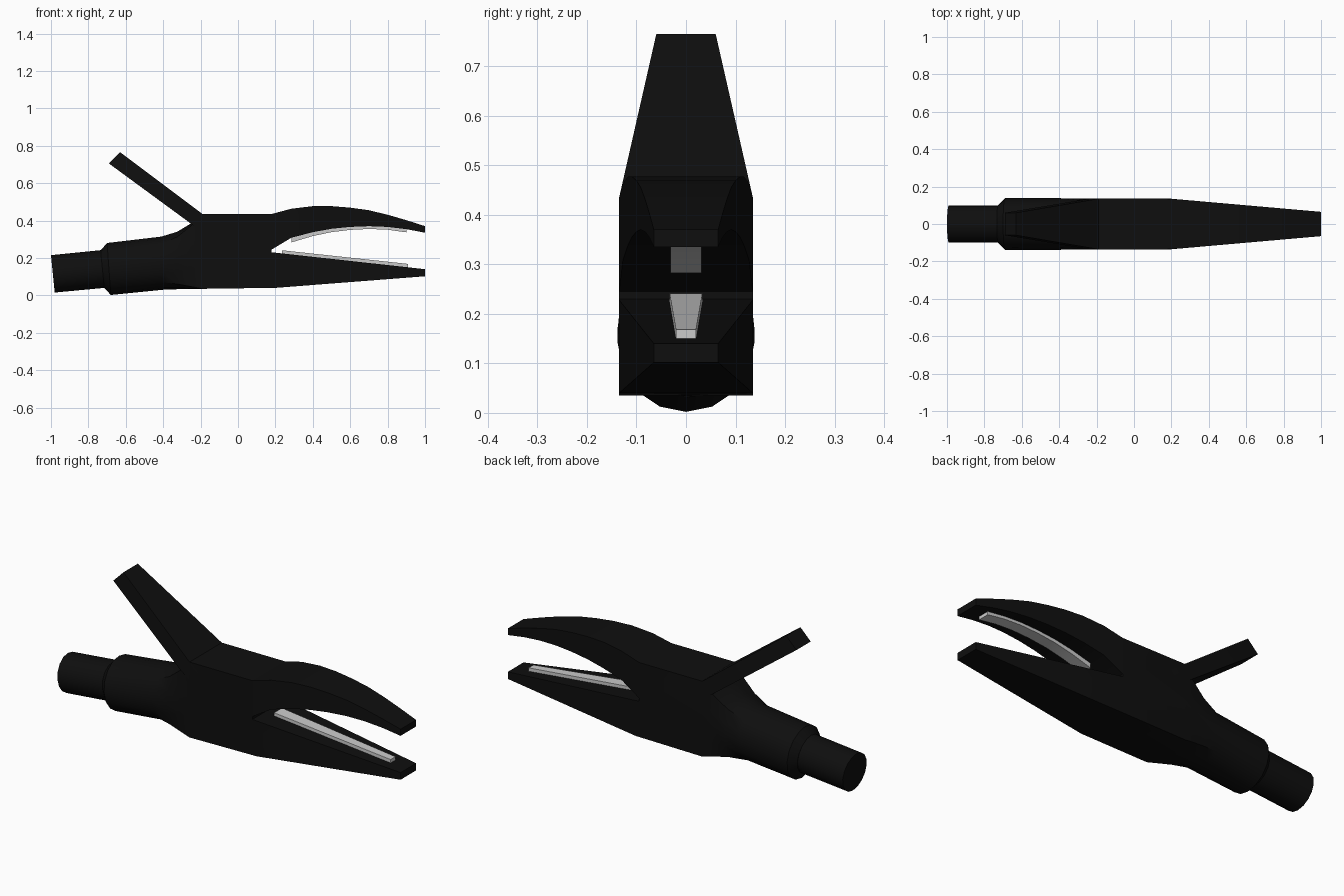
import bpy, bmesh, math

if "Cube" in bpy.data.objects:
    bpy.data.objects.remove(bpy.data.objects["Cube"])


def material(name, value):
    m = bpy.data.materials.new(name)
    m.diffuse_color = (value, value, value, 1)
    m.use_nodes = True
    m.node_tree.nodes["Principled BSDF"].inputs["Base Color"].default_value = m.diffuse_color
    return m


BLACK = material("black rubber", 0.0045)
STEEL = material("bare steel", 0.6)
SIDES = 16


def loft(name, sections, mat):
    """Skin rings. Section: bottom (x, z), top (x, z), half width, squareness 0..1."""
    bm = bmesh.new()
    rings = []
    for (bx, bz), (tx, tz), w, sq in sections:
        ring = []
        for i in range(SIDES):
            a = 2 * math.pi * i / SIDES
            c, s = math.cos(a), math.sin(a)
            k = 1 + sq * (1 / max(abs(c), abs(s)) - 1)
            t = 0.5 + 0.5 * s * k
            ring.append(bm.verts.new((bx + (tx - bx) * t, w * c * k, bz + (tz - bz) * t)))
        rings.append(ring)
    for r, q in zip(rings, rings[1:]):
        for i in range(SIDES):
            j = (i + 1) % SIDES
            bm.faces.new((r[i], r[j], q[j], q[i]))
    bm.faces.new(rings[0])
    bm.faces.new(rings[-1])
    bmesh.ops.recalc_face_normals(bm, faces=bm.faces[:])
    me = bpy.data.meshes.new(name)
    bm.to_mesh(me)
    bm.free()
    ob = bpy.data.objects.new(name, me)
    bpy.context.collection.objects.link(ob)
    me.materials.append(mat)
    bpy.context.view_layer.objects.active = ob
    ob.select_set(True)
    bpy.ops.object.shade_smooth_by_angle(angle=math.radians(25))
    ob.select_set(False)
    return ob


def jaw_width(x):
    return 0.135 - 0.07 * max(0, x - 0.2) / 0.8


def upright(rows, width=jaw_width):
    return [((x, lo), (x, hi), width(x), 1) for x, lo, hi in rows]


# Cable stub
loft("cable", [((-0.98, 0.015), (-1.0, 0.215), 0.1, 0),
               ((-0.66, 0.045), (-0.68, 0.247), 0.1, 0)], BLACK)

# Round sleeve blending into the square body
loft("body", [((-0.715, 0.04), (-0.735, 0.24), 0.102, 0),
              ((-0.68, 0.002), (-0.70, 0.28), 0.138, 0),
              ((-0.40, 0.03), (-0.41, 0.314), 0.138, 0.05),
              ((-0.32, 0.033), (-0.325, 0.34), 0.136, 0.4),
              ((-0.25, 0.034), (-0.25, 0.385), 0.135, 0.75),
              ((-0.19, 0.035), (-0.19, 0.435), 0.135, 1),
              ((0.18, 0.04), (0.18, 0.435), 0.135, 1)], BLACK)

# Curved upper jaw and straight lower jaw
loft("upper_jaw", upright([
    (0.18, 0.245, 0.435), (0.285, 0.308, 0.463), (0.4, 0.338, 0.477), (0.5, 0.356, 0.477),
    (0.6, 0.366, 0.469), (0.7, 0.37, 0.455), (0.8, 0.366, 0.431), (0.9, 0.354, 0.402),
    (1.0, 0.335, 0.37)]), BLACK)
loft("lower_jaw", upright([(0.18, 0.23, 0.04), (0.2, 0.228, 0.04), (1.0, 0.14, 0.102)]), BLACK)

# Squeeze lever
loft("lever", [((-0.15, 0.31), (-0.11, 0.375), 0.135, 1),
               ((-0.24, 0.375), (-0.19, 0.435), 0.135, 1),
               ((-0.69, 0.705), (-0.63, 0.765), 0.06, 1)], BLACK)

# Steel contact strips inside the jaws
loft("upper_contact", upright([
    (0.285, 0.283, 0.315), (0.4, 0.317, 0.345), (0.5, 0.338, 0.362), (0.6, 0.35, 0.372),
    (0.7, 0.355, 0.376), (0.8, 0.351, 0.372), (0.9, 0.337, 0.36)], lambda x: 0.031), STEEL)
loft("lower_contact", upright([(0.235, 0.215, 0.241), (0.91, 0.142, 0.168)],
                              lambda x: 0.033 - 0.019 * (x - 0.235)), STEEL)
